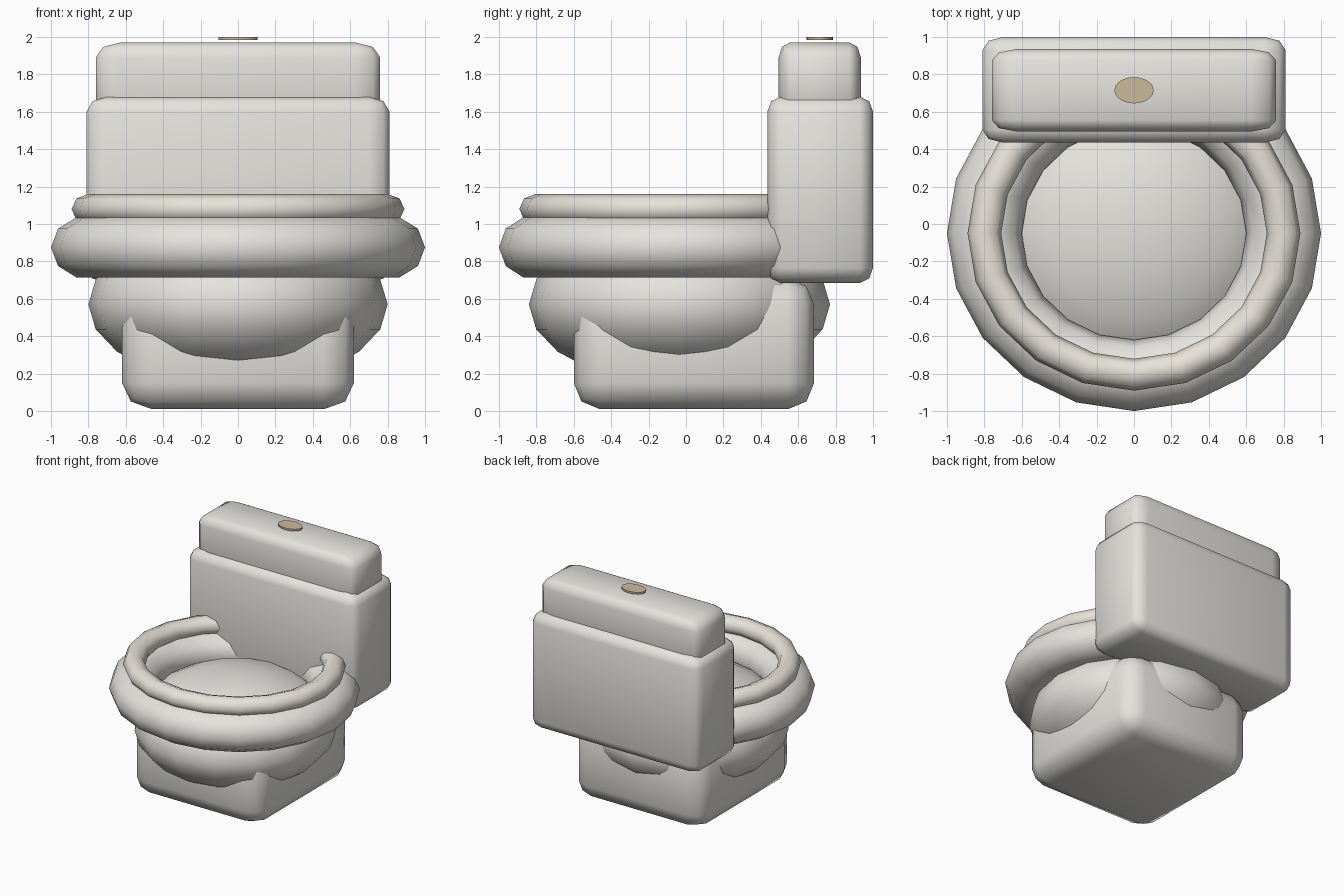
import bpy, bmesh, math

if "Cube" in bpy.data.objects:
    bpy.data.objects.remove(bpy.data.objects["Cube"])


def finish(obj, name, color=None, angle=60):
    obj.name = name
    bpy.ops.object.select_all(action='DESELECT')
    obj.select_set(True)
    bpy.context.view_layer.objects.active = obj
    bpy.ops.object.transform_apply(location=True, rotation=True, scale=True)
    bpy.ops.object.shade_smooth_by_angle(angle=math.radians(angle))
    if color:
        mat = bpy.data.materials.new(name + "_color")
        mat.diffuse_color = (*color, 1)
        mat.use_nodes = True
        mat.node_tree.nodes["Principled BSDF"].inputs["Base Color"].default_value = mat.diffuse_color
        obj.data.materials.append(mat)
    return obj


def soft_box(name, lo, hi, round_xyz, color=None, segments=2):
    """Box between two corners, with a separate edge rounding per axis."""
    bm = bmesh.new()
    bmesh.ops.create_cube(bm, size=2)
    bmesh.ops.bevel(bm, geom=bm.edges[:], offset=0.5, segments=segments,
                    profile=0.5, affect='EDGES')
    for v in bm.verts:
        for i in range(3):
            mid, half = (lo[i] + hi[i]) / 2, (hi[i] - lo[i]) / 2
            t = (abs(v.co[i]) - 0.5) / 0.5
            inner = half - round_xyz[i]
            d = inner + t * round_xyz[i] if t >= 0 else inner * abs(v.co[i]) / 0.5
            v.co[i] = mid + math.copysign(d, v.co[i])
    mesh = bpy.data.meshes.new(name)
    bm.to_mesh(mesh)
    bm.free()
    obj = bpy.data.objects.new(name, mesh)
    bpy.context.collection.objects.link(obj)
    return finish(obj, name, color)


def ring(name, z, major, minor, scale, sides, color):
    bpy.ops.mesh.primitive_torus_add(location=(0, -0.05, z), major_radius=major,
                                     minor_radius=minor, major_segments=20,
                                     minor_segments=sides)
    obj = bpy.context.object
    obj.scale = scale
    return finish(obj, name, color)


ceramic = (0.78, 0.77, 0.73)
cream = (0.80, 0.76, 0.69)
brass = (0.60, 0.49, 0.33)

# Pedestal under the bowl
soft_box("pedestal", (-0.62, -0.6, 0.01), (0.62, 0.685, 0.71),
         (0.16, 0.14, 0.14), ceramic)

# Bowl: squashed low-poly sphere
bpy.ops.mesh.primitive_uv_sphere_add(segments=16, ring_count=10, radius=1,
                                     location=(0, -0.035, 0.57))
bowl = bpy.context.object
bowl.scale = (0.8, 0.805, 0.43)
finish(bowl, "bowl", ceramic)

# Thick rim and the seat on top of it
ring("rim", 0.875, 0.8, 0.2, (1, 0.95, 0.85), 10, ceramic)
ring("seat", 1.08, 0.8, 0.09, (1, 0.945, 0.89), 8, cream)

# Cistern and its lid
soft_box("tank", (-0.81, 0.435, 0.685), (0.81, 1.0, 1.68),
         (0.11, 0.07, 0.08), ceramic)
soft_box("tank_lid", (-0.76, 0.495, 1.55), (0.76, 0.935, 1.97),
         (0.13, 0.06, 0.08), ceramic)

# Oval flush button
bpy.ops.mesh.primitive_cylinder_add(vertices=24, radius=1, depth=0.016,
                                    location=(0, 0.715, 1.992))
button = bpy.context.object
button.scale = (0.105, 0.07, 1)
finish(button, "flush_button", brass, 30)
